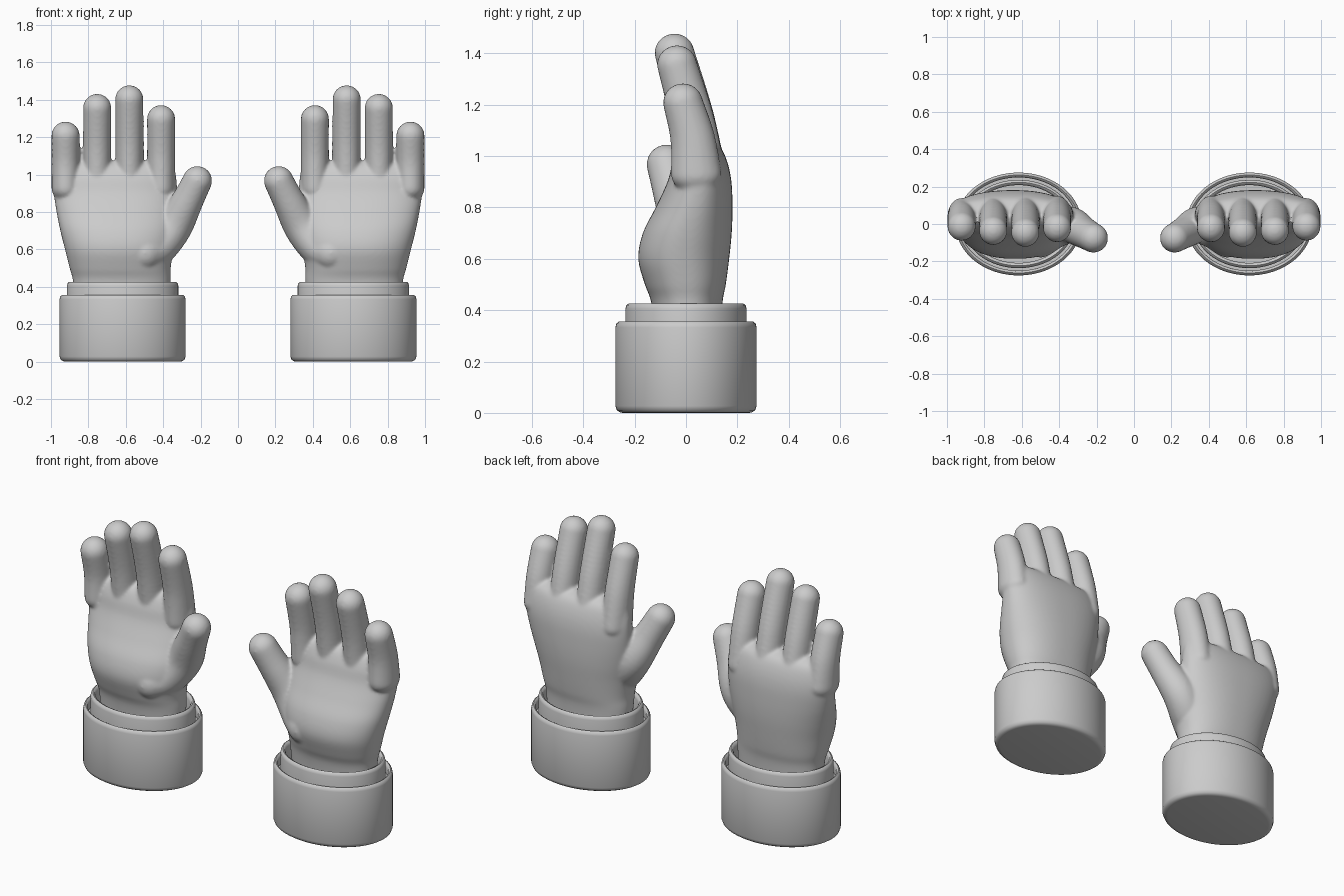
import bpy, bmesh, math
from mathutils import Vector, Matrix

if "Cube" in bpy.data.objects:
    bpy.data.objects.remove(bpy.data.objects["Cube"])

# One plain grey for everything
grey = bpy.data.materials.new("plain_grey")
grey.use_nodes = True
grey.diffuse_color = (0.6, 0.6, 0.6, 1)
for node in grey.node_tree.nodes:
    if node.type == 'BSDF_PRINCIPLED':
        node.inputs["Base Color"].default_value = grey.diffuse_color

CENTRE = 0.617
SEGMENTS = 96


def spline(keys, t):
    """Smooth interpolation through key tuples, t from 0 to 1."""
    f = t * (len(keys) - 1)
    i = min(int(f), len(keys) - 2)
    f -= i
    a, b, c, d = (keys[max(0, min(len(keys) - 1, i + k))] for k in (-1, 0, 1, 2))
    return [q + f / 2 * (r - p + f * (2 * p - 5 * q + 4 * r - s + f * (3 * (q - r) + s - p)))
            for p, q, r, s in zip(a, b, c, d)]


def skin(bm, rings):
    """Bridge a stack of closed rings and cap both ends."""
    loops = [[bm.verts.new(p) for p in ring] for ring in rings]
    for lo, hi in zip(loops, loops[1:]):
        for i in range(len(lo)):
            j = (i + 1) % len(lo)
            bm.faces.new((lo[i], lo[j], hi[j], hi[i]))
    bm.faces.new(loops[0][::-1])
    bm.faces.new(loops[-1])


def digit(bm, keys, steps=20):
    """Overlapping ellipsoids along a path of (x, y, z, width, depth)."""
    for k in range(steps + 1):
        x, y, z, w, d = spline(keys, k / steps)
        place = Matrix.Translation((x, y, z)) @ Matrix.Diagonal((w, d, w, 1))
        bmesh.ops.create_icosphere(bm, subdivisions=3, radius=1, matrix=place)


def finish(bm, name):
    bmesh.ops.recalc_face_normals(bm, faces=bm.faces)
    mesh = bpy.data.meshes.new(name)
    bm.to_mesh(mesh)
    bm.free()
    mesh.materials.append(grey)
    obj = bpy.data.objects.new(name, mesh)
    bpy.context.collection.objects.link(obj)
    return obj


def mirror(obj):
    mod = obj.modifiers.new("other_side", 'MIRROR')
    mod.use_mirror_merge = False


# Palm and wrist: sections of (inner x, outer x, front y, back y, z)
palm = [
    (.37, .875, -.12, .135, .30), (.36, .882, -.135, .142, .43),
    (.36, .90, -.16, .155, .50), (.345, .925, -.186, .168, .60),
    (.33, .95, -.168, .178, .70), (.325, .97, -.118, .181, .80),
    (.325, .985, -.072, .177, .90), (.33, .992, -.05, .16, .98),
    (.345, .985, -.02, .13, 1.04), (.40, .95, .02, .08, 1.07),
]
hand = bmesh.new()
rings = []
for k in range(41):
    x0, x1, y0, y1, z = spline(palm, k / 40)
    ring = []
    for i in range(SEGMENTS):
        a = math.tau * i / SEGMENTS
        c, s = (math.copysign(abs(v) ** 0.88, v) for v in (math.cos(a), math.sin(a)))
        ring.append(((x0 + x1 + (x1 - x0) * c) / 2, (y0 + y1 + (y1 - y0) * s) / 2, z))
    rings.append(ring)
skin(hand, rings)

# Fingers: x, tip height, tip y, root y
for x, top, tip_y, root_y in ((.411, 1.372, -.02, .052), (.581, 1.478, -.045, .06),
                              (.753, 1.432, -.035, .057), (.922, 1.284, -.012, .04)):
    r = 0.076
    tip, root = Vector((x, tip_y, top - r)), Vector((x, root_y, .93))
    mid = (tip + root) / 2 + Vector((0, .012, 0))
    digit(hand, [(*root, r, .1), (*mid, r, .088), (*tip, r, .078)])

# Thumb, running down into the fleshy base of the palm
digit(hand, [(.217, -.075, .967, .079, .079), (.27, -.045, .86, .085, .085),
             (.345, -.005, .72, .1, .1), (.43, -.03, .61, .1, .105),
             (.5, -.075, .58, .1, .105)], 30)

hands = finish(hand, "hands")
fuse = hands.modifiers.new("fuse", 'REMESH')
fuse.mode = 'VOXEL'
fuse.voxel_size = 0.0085
fuse.use_smooth_shade = True
soften = hands.modifiers.new("soften", 'SMOOTH')
soften.factor = 0.5
soften.iterations = 10
mirror(hands)


def oval_ring(name, profile):
    """Oval lathe from (inset, height) pairs."""
    bm = bmesh.new()
    skin(bm, [[(CENTRE + (.337 - d) * math.cos(math.tau * i / SEGMENTS),
                (.275 - d) * math.sin(math.tau * i / SEGMENTS), z)
               for i in range(SEGMENTS)] for d, z in profile])
    obj = finish(bm, name)
    bpy.context.view_layer.objects.active = obj
    obj.select_set(True)
    bpy.ops.object.shade_smooth_by_angle(angle=math.radians(50))
    obj.select_set(False)
    mirror(obj)


# Outer cuffs with rounded rims and a shallow recess
oval_ring("outer_cuffs", [(.03, 0), (.018, .002), (.006, .01), (0, .027), (0, .333),
                          (.004, .348), (.013, .355), (.022, .35), (.026, .335), (.026, .30)])

# Inner bands standing up inside the cuffs
oval_ring("inner_bands", [(.039, .28), (.039, .405), (.043, .42), (.052, .426),
                          (.062, .421), (.067, .405), (.067, .31)])
